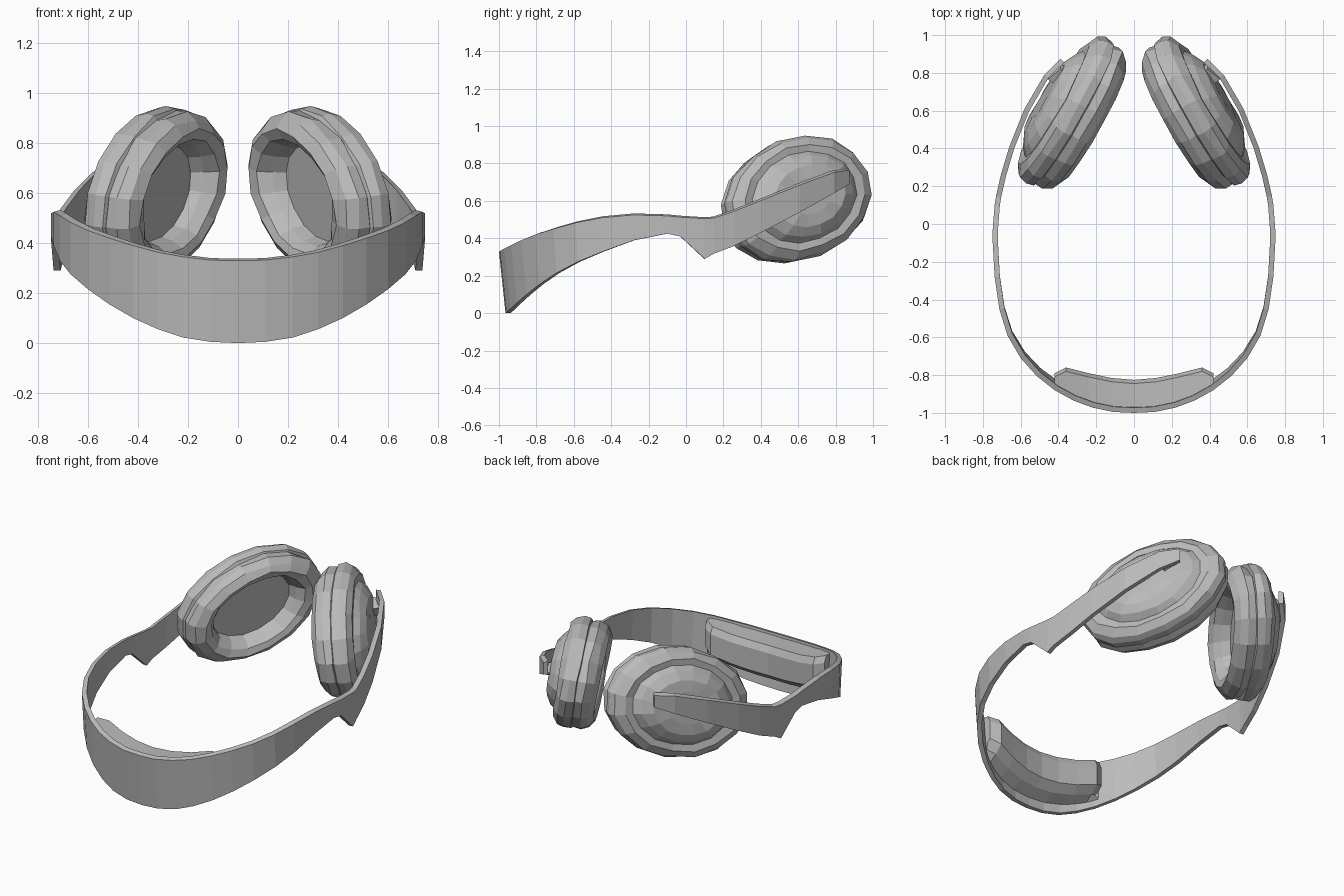
import bpy, bmesh, math, random
from mathutils import Vector

random.seed(4)
cube = bpy.data.objects.get("Cube")
if cube:
    bpy.data.objects.remove(cube, do_unlink=True)

grey = bpy.data.materials.new("plain grey")
grey.use_nodes = True
GREY = (0.5, 0.5, 0.5, 1)
grey.diffuse_color = GREY
grey.node_tree.nodes["Principled BSDF"].inputs["Base Color"].default_value = GREY


def loft(name, rings, cap_start=True, cap_end=True):
    """Skin a row of closed rings of points and mirror it across x."""
    bm = bmesh.new()
    rows = [[bm.verts.new(p) for p in ring] for ring in rings]
    n = len(rows[0])
    for a, b in zip(rows, rows[1:]):
        for i in range(n):
            j = (i + 1) % n
            bm.faces.new((a[i], a[j], b[j], b[i]))
    if cap_start:
        bm.faces.new(rows[0][::-1])
    if cap_end:
        bm.faces.new(rows[-1])
    bmesh.ops.recalc_face_normals(bm, faces=bm.faces)
    mesh = bpy.data.meshes.new(name)
    bm.to_mesh(mesh)
    bm.free()
    mesh.materials.append(grey)
    obj = bpy.data.objects.new(name, mesh)
    bpy.context.collection.objects.link(obj)
    obj.modifiers.new("Mirror", 'MIRROR').merge_threshold = 0.001


# Headband: outer x, y, top z, bottom z from the middle to the arm tip
BAND = [
    (0, -1, .33, 0), (.11, -.995, .332, .005), (.22, -.972, .345, .022),
    (.32, -.935, .363, .055), (.42, -.88, .39, .10), (.515, -.805, .42, .155),
    (.6, -.71, .45, .215), (.67, -.59, .483, .275), (.713, -.45, .51, .33),
    (.738, -.28, .525, .39), (.748, -.1, .52, .425), (.748, -.03, .513, .41),
    (.738, .1, .505, .29), (.73, .15, .508, .318), (.705, .26, .545, .36),
    (.66, .41, .605, .435), (.58, .61, .685, .54), (.475, .79, .752, .64),
    (.39, .875, .765, .69)]
THICK = 0.028


def band_ring(i):
    x, y, top, low = BAND[i]
    x0, y0 = BAND[max(i - 1, 0)][:2]
    x1, y1 = BAND[min(i + 1, len(BAND) - 1)][:2]
    inward = Vector((y0 - y1, x1 - x0, 0)).normalized() * THICK
    if i == 0:
        inward = Vector((0, THICK, 0))
    lean = Vector((0, 0.035 * max(0, -y) ** 2, 0))
    a, b = Vector((x, y, top)), Vector((x, y, low)) + lean
    return [a, b, b + inward, a + inward + Vector((0, 0, 0.008))]


loft("headband", [band_ring(i) for i in range(len(BAND))], cap_start=False)

# Cushion inside the middle of the headband: x, back y, inner y, top z, low z
CUSHION = [(0, -.975, -.825, .32, .06), (.12, -.965, -.815, .325, .065),
           (.24, -.94, -.79, .34, .085), (.36, -.89, -.76, .37, .12),
           (.42, -.85, -.79, .385, .15)]
loft("head_cushion",
     [[(x, back, top), (x, inner - .02, top), (x, inner, top - .04),
       (x, inner, low + .08), (x, inner - .05, low + .035), (x, back + .03, low)]
      for x, back, inner, top, low in CUSHION], cap_start=False)

# Ear cup axes: out points away from the head, long and wide span the oval
CENTRE = Vector((.345, .592, .607))
out = Vector((.88, .47, .15)).normalized()
flat = Vector((-.47, .88, 0)).normalized()
up = out.cross(flat)
if up.z < 0:
    up = -up
TILT = math.radians(19)
long_axis = flat * math.cos(TILT) + up * math.sin(TILT)
wide_axis = up * math.cos(TILT) - flat * math.sin(TILT)


def oval(scale, depth, sides=16, jitter=0.02):
    ring = []
    for k in range(sides):
        t = math.tau * k / sides
        s = scale * (1 + random.uniform(-jitter, jitter))
        ring.append(CENTRE + long_axis * (.453 * s * math.cos(t))
                    + wide_axis * (.329 * s * math.sin(t))
                    + out * (depth + random.uniform(-jitter, jitter) * .25))
    return ring


def oval_part(name, profile):
    loft(name, [oval(s, d) for s, d in profile])


# Soft ear pad with a deep opening
oval_part("ear_pad", [(.56, -.03), (.6, -.085), (.68, -.132), (.79, -.147),
                      (.9, -.12), (.96, -.075), (.95, -.03), (.9, -.01)])
# Outer shell with a stepped recess and raised centre
oval_part("ear_shell", [(.9, -.035), (.98, -.025), (1, .02), (.96, .06), (.84, .09),
                        (.72, .085), (.64, .12), (.5, .15), (.3, .155)])

# Hinge peg joining the arm tip to the shell
peg = []
tip = Vector((.43, .81, .705))
slope = Vector((-.1, .08, .05)).normalized()
side = out.cross(slope).normalized()
for depth, size in ((-.01, .045), (-.05, .05), (-.13, .045)):
    peg.append([tip + out * depth + slope * (size * a) + side * (size * .65 * b)
                for a, b in ((1, 1), (-1, 1), (-1, -1), (1, -1))])
loft("hinge_peg", peg)
